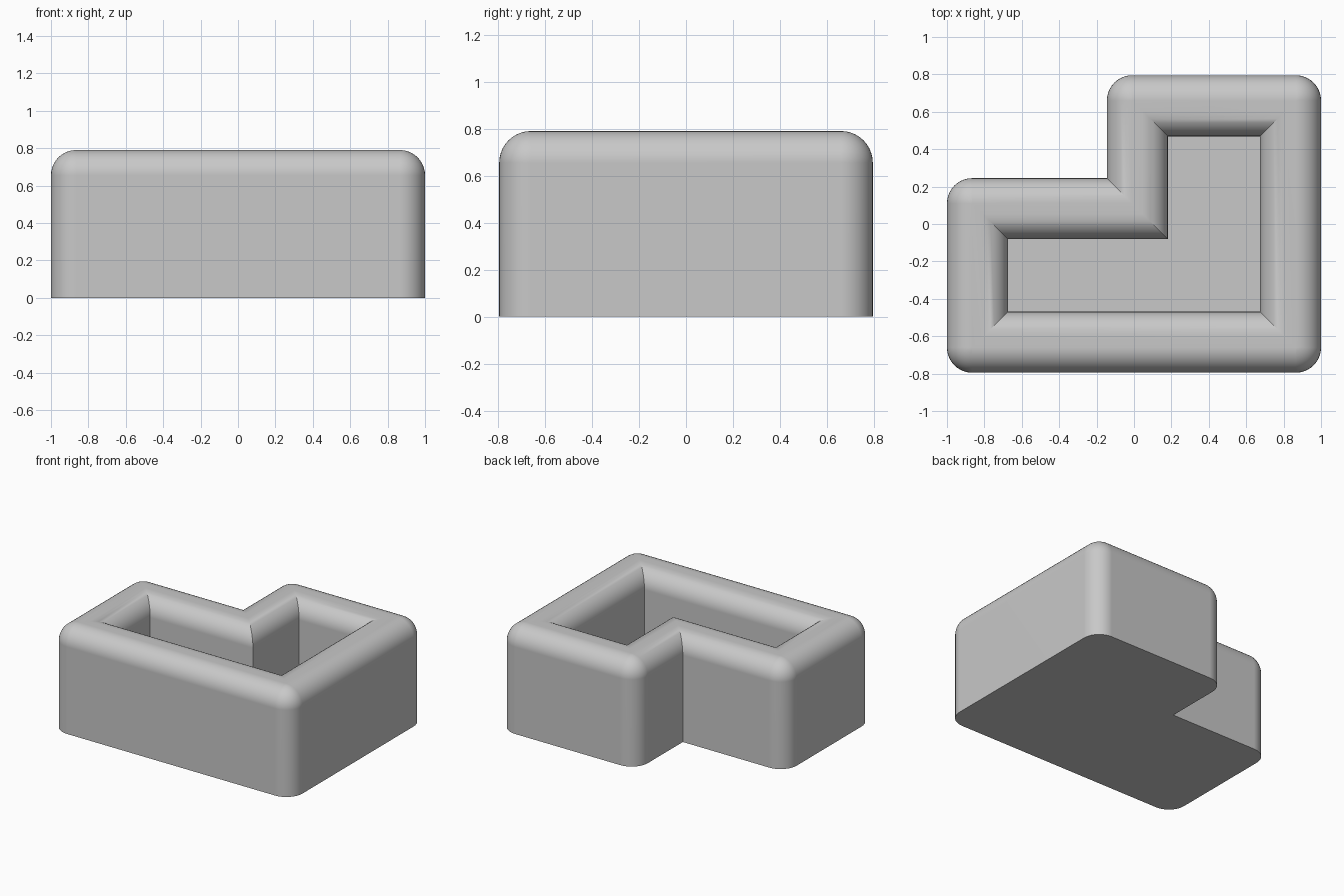
import bpy, bmesh, math
from mathutils import Vector

cube = bpy.data.objects.get("Cube")
if cube:
    bpy.data.objects.remove(cube, do_unlink=True)

HEIGHT, WALL, RADIUS, FLOOR = 0.79, 0.326, 0.135, 0.2
STEPS = 10

# L-shaped outline, counter-clockwise
outline = [Vector(p) for p in ((-1, -0.795), (1, -0.795), (1, 0.795),
                               (-0.145, 0.795), (-0.145, 0.245), (-1, 0.245))]

grey = bpy.data.materials.new("plain grey")
grey.use_nodes = True
colour = (0.58, 0.58, 0.58, 1)
grey.diffuse_color = colour
grey.node_tree.nodes["Principled BSDF"].inputs["Base Color"].default_value = colour


def ring(bm, inset, z):
    """Inset outline at height z, with outer corners rounded up to RADIUS."""
    verts = []
    for i, p in enumerate(outline):
        before = (p - outline[i - 1]).normalized()
        after = (outline[(i + 1) % len(outline)] - p).normalized()
        n1 = Vector((-before.y, before.x))
        n2 = Vector((-after.y, after.x))
        convex = before.cross(after) > 0
        for k in range(STEPS + 1):
            t = math.pi / 2 * k / STEPS
            if convex and inset < RADIUS:
                q = p + RADIUS * (n1 + n2)
                q = q - (RADIUS - inset) * (n1 * math.cos(t) + n2 * math.sin(t))
            else:
                q = p + inset * (n1 + n2)
            verts.append(bm.verts.new((q.x, q.y, z)))
    return verts


# Wall section: up the outside, over the rounded rim, down into the pocket
arc = [math.pi / 2 * k / STEPS for k in range(STEPS + 1)]
rim = [(RADIUS * (1 - math.cos(a)), HEIGHT - RADIUS * (1 - math.sin(a))) for a in arc]
section = [(0, 0)] + rim + [(WALL - d, z) for d, z in reversed(rim)] + [(WALL, FLOOR)]

bm = bmesh.new()
rings = [ring(bm, d, z) for d, z in section]
for low, high in zip(rings, rings[1:]):
    for i in range(len(low)):
        j = (i + 1) % len(low)
        bm.faces.new((low[i], low[j], high[j], high[i]))
bm.faces.new(list(reversed(rings[0])))   # underside
bm.faces.new(rings[-1])                  # pocket floor
bmesh.ops.remove_doubles(bm, verts=bm.verts[:], dist=0.0001)
bmesh.ops.recalc_face_normals(bm, faces=bm.faces[:])

mesh = bpy.data.meshes.new("l_shaped_tray")
bm.to_mesh(mesh)
bm.free()
mesh.materials.append(grey)
tray = bpy.data.objects.new("l_shaped_tray", mesh)
bpy.context.collection.objects.link(tray)

# Smooth fillets, sharp mitres, flat walls
bpy.ops.object.select_all(action='DESELECT')
tray.select_set(True)
bpy.context.view_layer.objects.active = tray
bpy.ops.object.shade_smooth_by_angle(angle=math.radians(30))
weighted = tray.modifiers.new("flat_walls", 'WEIGHTED_NORMAL')
weighted.keep_sharp = True
